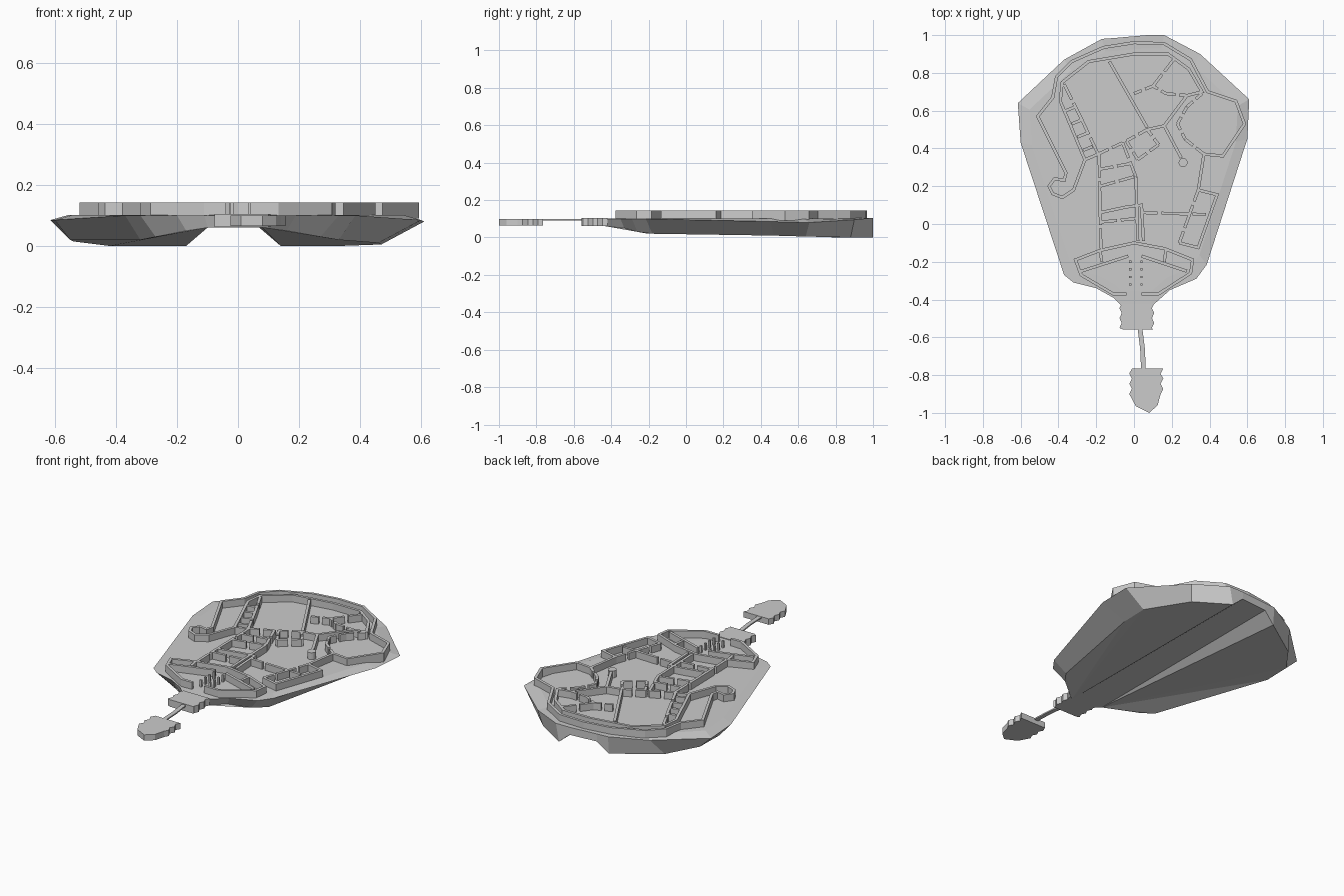
import bpy, bmesh, math
from mathutils import Vector

if "Cube" in bpy.data.objects:
    bpy.data.objects.remove(bpy.data.objects["Cube"])


def finish(name, bm):
    bmesh.ops.recalc_face_normals(bm, faces=bm.faces)
    me = bpy.data.meshes.new(name)
    bm.to_mesh(me)
    bm.free()
    ob = bpy.data.objects.new(name, me)
    bpy.context.collection.objects.link(ob)
    return ob


def prism(bm, outline, z0, z1):
    """Closed vertical prism over an outline."""
    lo = [bm.verts.new((x, y, z0)) for x, y in outline]
    hi = [bm.verts.new((x, y, z1)) for x, y in outline]
    n = len(lo)
    for i in range(n):
        j = (i + 1) % n
        bm.faces.new((lo[i], lo[j], hi[j], hi[i]))
    bm.faces.new(hi)
    bm.faces.new(lo[::-1])


def ribbon(bm, pts, z0=0.09, z1=0.143, w=0.016):
    """Wall of constant width with mitred corners along an open path."""
    p = [Vector(a) for a in pts]
    left, right = [], []
    for i, a in enumerate(p):
        d0 = (a - p[i - 1]).normalized() if i else (p[1] - a).normalized()
        d1 = (p[i + 1] - a).normalized() if i < len(p) - 1 else d0
        t = d0 + d1
        t = t.normalized() if t.length > 1e-4 else d0
        n = Vector((-t.y, t.x))
        k = w / 2 / max(0.5, n.dot(Vector((-d0.y, d0.x))))
        left.append(a + n * k)
        right.append(a - n * k)
    lo = [(bm.verts.new((*l, z0)), bm.verts.new((*r, z0))) for l, r in zip(left, right)]
    hi = [(bm.verts.new((*l, z1)), bm.verts.new((*r, z1))) for l, r in zip(left, right)]
    for i in range(len(p) - 1):
        bm.faces.new((hi[i][0], hi[i + 1][0], hi[i + 1][1], hi[i][1]))
        bm.faces.new((lo[i][0], lo[i][1], lo[i + 1][1], lo[i + 1][0]))
        for s in (0, 1):
            bm.faces.new((lo[i][s], lo[i + 1][s], hi[i + 1][s], hi[i][s]))
    for e in (0, -1):
        bm.faces.new((lo[e][0], lo[e][1], hi[e][1], hi[e][0]))


def doored(bm, pts, gap=0.02):
    """Wall path with a doorway in the middle of every segment."""
    for a, b in zip(pts, pts[1:]):
        a, b = Vector(a), Vector(b)
        d = (b - a).normalized() * gap / 2
        m = (a + b) / 2
        ribbon(bm, [a, m - d])
        ribbon(bm, [m + d, b])


def walls(name, solid=(), doors=()):
    bm = bmesh.new()
    for path in solid:
        ribbon(bm, path)
    for path in doors:
        doored(bm, path)
    return finish(name, bm)


# Island: upper rim and matching lower rim, notched at the back
rims = [
    (-.07, -.43, .10, -.06, -.43, .06), (-.11, -.39, .10, -.10, -.39, .06),
    (-.20, -.34, .10, -.17, -.33, .05), (-.32, -.31, .10, -.27, -.26, .03),
    (-.37, -.27, .10, -.32, -.20, .02), (-.60, .43, .085, -.55, .47, .02),
    (-.615, .64, .085, -.54, .64, .015), (-.37, .87, .095, -.42, .80, 0),
    (-.17, .98, .105, -.17, .97, 0), (-.10, .985, .105, -.10, .985, .06),
    (.07, 1.0, .105, .07, 1.0, .06), (.16, 1.0, .105, .14, 1.0, 0),
    (.35, .90, .095, .33, .88, 0), (.61, .66, .08, .47, .64, .005),
    (.60, .45, .085, .46, .47, .01), (.385, -.215, .10, .33, -.18, .02),
    (.33, -.29, .10, .27, -.26, .03), (.19, -.35, .10, .16, -.33, .05),
    (.10, -.43, .10, .08, -.43, .06)]
bm = bmesh.new()
up = [bm.verts.new(r[:3]) for r in rims]
low = [bm.verts.new(r[3:]) for r in rims]
floor = [bm.verts.new((r[0] * .9, .3 + (r[1] - .3) * .9, .102)) for r in rims]
for i in range(len(rims)):
    j = (i + 1) % len(rims)
    bm.faces.new((low[i], low[j], up[j], up[i]))
    bm.faces.new((up[i], up[j], floor[j], floor[i]))
bm.faces.new(floor)
# Underside: flat middle strip, then gentle fans from the neck to both sides
bm.faces.new([low[k] for k in (0, 1, 9, 10, 18)])
for k in range(2, 9):
    bm.faces.new((low[1], low[k], low[k + 1]))
for k in range(10, 17):
    bm.faces.new((low[18], low[k], low[k + 1]))
finish("island_base", bm)

# Neck stub with ridged sides, thin bridge and the small islet
bm = bmesh.new()
left = [(-.065 - .012 * (k % 2), -.42 - .026 * k) for k in range(6)]
right = [(.095 + .012 * (k % 2), -.55 + .026 * k) for k in range(6)]
prism(bm, left + [(-.06, -.558), (.1, -.558)] + right, .062, .104)
finish("neck", bm)
bm = bmesh.new()
ribbon(bm, [(.03, -.54), (.045, -.66), (.05, -.77)], .09, .098, .025)
finish("bridge", bm)
bm = bmesh.new()
east = [(.155 - .014 * (k % 2), -.765 - .027 * k) for k in range(6)]
west = [(-.025 + .014 * (k % 2), -.90 + .027 * k) for k in range(6)]
prism(bm, east + [(.125, -.96), (.08, -1.0), (.01, -.965)] + west, .065, .1)
finish("islet", bm)

# Perimeter wall with the curl at the west end
walls("perimeter_wall", [
    [(-.26, .34), (-.32, .18), (-.38, .14), (-.43, .16), (-.45, .20), (-.42, .24),
     (-.37, .23), (-.36, .27), (-.51, .57), (-.43, .67), (-.41, .78), (-.33, .86),
     (-.16, .935), (0, .96), (.16, .955), (.30, .87), (.39, .70), (.54, .65),
     (.585, .53), (.47, .36), (.37, .37), (.34, .18), (.44, .155), (.34, -.125), (.24, -.10)]])
walls("inner_arc_wall", [
    [(-.19, .37), (-.26, .34), (-.39, .65), (-.38, .75), (-.24, .86), (0, .90),
     (.18, .90), (.29, .82), (.36, .70), (.28, .68), (.16, .52), (.25, .35)],
    [(-.13, .86), (.07, .51)]])

# Room partitions
walls("north_rooms", [],
      [[(0, .69), (.10, .73), (.21, .87)], [(.10, .73), (.17, .69), (.29, .68)],
       [(.36, .69), (.28, .62), (.23, .53), (.27, .45), (.37, .37)]])
walls("square_room", [[(.07, .50), (.16, .52)]],
      [[(-.04, .44), (.07, .50), (.13, .42), (.02, .34), (-.04, .44)]])
walls("west_rooms", [[(-.36 + .03 * k, .60 - .07 * k), (-.31 + .03 * k, .62 - .07 * k)]
                     for k in range(4)],
      [[(-.37, .74), (-.28, .56), (-.19, .37)]])
walls("central_corridor",
      [[(.01, .25), (.02, -.09)], [(-.18, .06), (-.04, .09), (.04, .10), (.05, -.09)]],
      [[(-.19, .37), (-.06, .43), (.01, .25)], [(-.185, .37), (-.18, .10), (-.175, -.13)],
       [(-.18, .20), (0, .25)], [(-.18, .29), (-.02, .32)], [(-.18, .01), (.02, .03)],
       [(.05, .06), (.22, .055), (.38, .05)]])
walls("east_room_wall", [], [[(.34, .18), (.29, .04), (.24, -.10)]])

# South hall with two rows of posts
walls("south_hall",
      [[(-.04, -.37), (-.11, -.37), (-.28, -.27), (-.31, -.19), (-.18, -.14), (0, -.10),
        (.16, -.13), (.31, -.19), (.30, -.26), (.13, -.37), (.04, -.37)],
       [(-.28, -.25), (-.03, -.17)], [(.04, -.17), (.28, -.25)],
       [(-.18, -.14), (-.17, -.20)], [(.17, -.13), (.16, -.20)]])
bm = bmesh.new()
for x in (-.02, .04):
    for k in range(4):
        y = -.20 - .04 * k
        prism(bm, [(x - .006, y - .006), (x + .006, y - .006), (x + .006, y + .006),
                   (x - .006, y + .006)], .09, .143)
finish("hall_posts", bm)

# Round turret at the end of the diagonal wall
bm = bmesh.new()
prism(bm, [(.26 + .024 * math.cos(a * math.pi / 6), .325 + .024 * math.sin(a * math.pi / 6))
           for a in range(12)], .09, .143)
finish("round_turret", bm)
